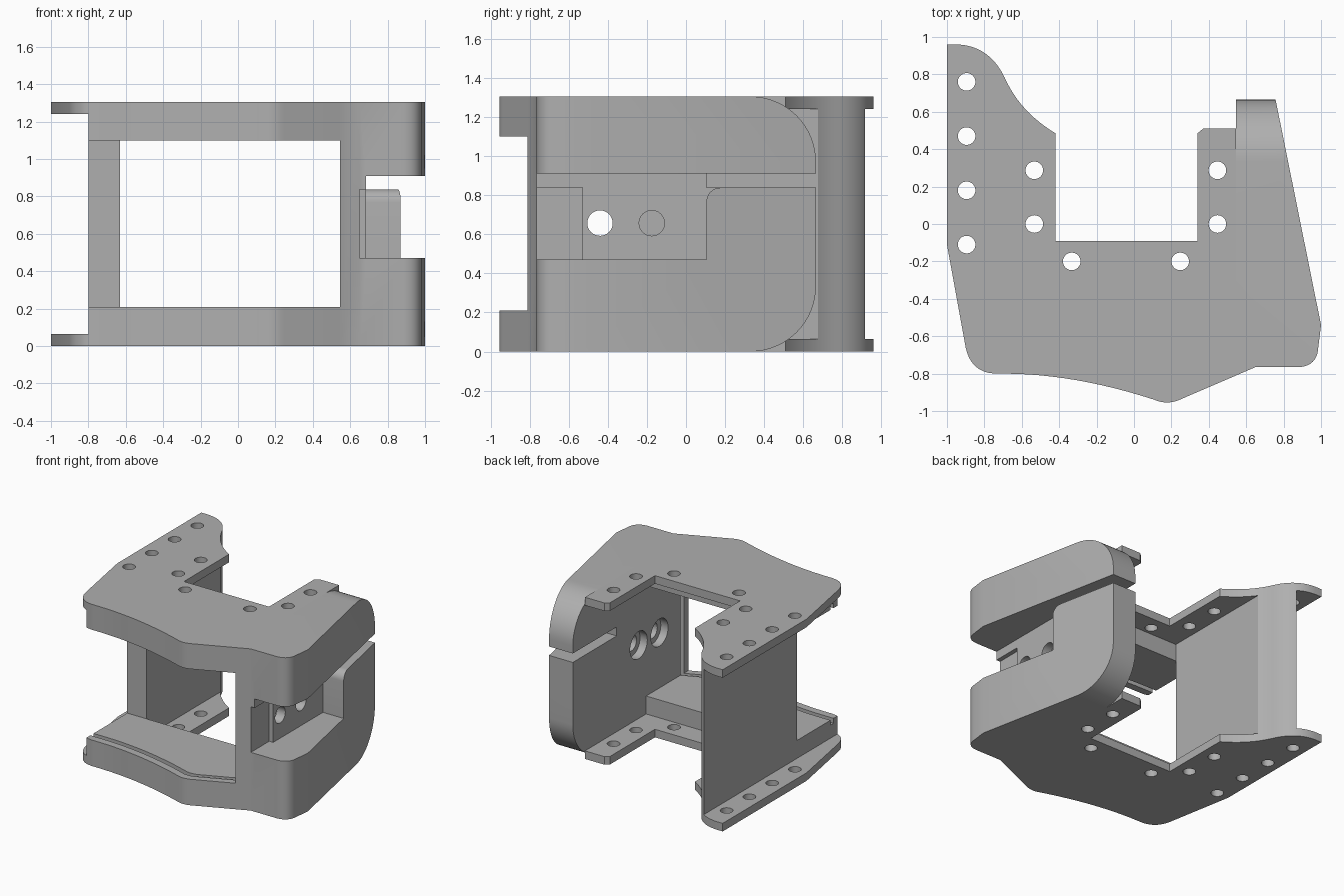
import bpy, bmesh, math
from mathutils import Vector

cube = bpy.data.objects.get("Cube")
if cube:
    bpy.data.objects.remove(cube)

H, T = 1.305, 0.065           # overall height, plate thickness
LOW, HIGH = 0.21, 1.10        # window sill and head
JAMB = 0.545                  # inner face of the clamp side

grey = bpy.data.materials.new("plain grey")
grey.use_nodes = True
colour = (0.43, 0.43, 0.43, 1)
grey.diffuse_color = colour
grey.node_tree.nodes["Principled BSDF"].inputs["Base Color"].default_value = colour


def bend(a, c, b, n=12):
    """Quadratic curve from a to b pulled towards c."""
    a, b, c = Vector(a), Vector(b), Vector(c)
    return [tuple(a * (1 - t) ** 2 + c * 2 * t * (1 - t) + b * t * t)
            for t in (i / n for i in range(n + 1))]


def arc(cx, cy, r, start, end, n=16):
    """Circular arc in degrees."""
    return [(cx + r * math.cos(math.radians(start + (end - start) * i / n)),
             cy + r * math.sin(math.radians(start + (end - start) * i / n)))
            for i in range(n + 1)]


def prism(name, pts, lo, hi, axis="z"):
    """Extrude a profile along z (profile in x, y) or x (profile in y, z)."""
    place = (lambda p: (p[0], p[1], lo)) if axis == "z" else (lambda p: (lo, p[0], p[1]))
    step = (0, 0, hi - lo) if axis == "z" else (hi - lo, 0, 0)
    bm = bmesh.new()
    face = bm.faces.new([bm.verts.new(place(p)) for p in pts])
    ext = bmesh.ops.extrude_face_region(bm, geom=[face])
    bmesh.ops.translate(bm, vec=step,
                        verts=[v for v in ext["geom"] if isinstance(v, bmesh.types.BMVert)])
    bmesh.ops.remove_doubles(bm, verts=bm.verts, dist=1e-5)
    bmesh.ops.recalc_face_normals(bm, faces=bm.faces)
    mesh = bpy.data.meshes.new(name)
    bm.to_mesh(mesh)
    bm.free()
    mesh.materials.append(grey)
    obj = bpy.data.objects.new(name, mesh)
    bpy.context.collection.objects.link(obj)
    return obj


def box(x0, x1, y0, y1, z0, z1):
    return prism("cutter", [(x0, y0), (x1, y0), (x1, y1), (x0, y1)], z0, z1)


def disc(cx, cy, r, lo, hi, axis="z"):
    return prism("cutter", arc(cx, cy, r, 0, 360, 32)[:-1], lo, hi, axis)


def carve(obj, cutter, operation="DIFFERENCE"):
    """Apply one boolean and discard its cutter."""
    bpy.context.view_layer.objects.active = obj
    mod = obj.modifiers.new("carve", "BOOLEAN")
    mod.operation, mod.solver, mod.object = operation, "EXACT", cutter
    bpy.ops.object.modifier_apply(modifier=mod.name)
    bpy.data.objects.remove(cutter)


# Shared plan outline, counter-clockwise from the left rear
front = bend((-0.70, -0.80), (-0.32, -0.80), (0.11, -0.94)) \
    + bend((0.11, -0.94), (0.18, -0.97), (0.25, -0.937), 8) + [(0.65, -0.765)]
outline = [(-1, 0.96), (-1, -0.11)] \
    + bend((-0.9, -0.66), (-0.87, -0.80), (-0.73, -0.80)) + front \
    + bend((0.88, -0.765), (0.98, -0.76), (0.985, -0.66)) \
    + [(1, -0.54), (0.757, 0.665), (JAMB, 0.665), (JAMB, 0.51), (0.37, 0.51),
       (0.34, 0.485), (0.34, -0.09), (-0.42, -0.09), (-0.42, 0.485)] \
    + bend((-0.42, 0.485), (-0.61, 0.60), (-0.69, 0.78))[1:] \
    + bend((-0.69, 0.78), (-0.77, 0.95), (-0.94, 0.96))[1:]


def slab(name, z0, z1, x0, x1, y0, y1):
    """A piece of the outline limited to a rectangle."""
    obj = prism(name, outline, z0, z1)
    carve(obj, box(x0, x1, y0, y1, z0 - 1, z1 + 1), "INTERSECT")
    return obj


def carve_groove(obj):
    """Panel groove running behind the front edge of the window."""
    line = [(-0.9, -0.80)] + [p for p in front if p[0] < 0.5] + [(0.585, -0.793)]
    near = [(x, y + 0.06) for x, y in line]
    far = [(x, y + 0.10) for x, y in reversed(line)]
    carve(obj, prism("cutter", near + far, LOW - 0.04, HIGH + 0.04))


parts = []

# Bolt plates at bottom and top
holes = [(-0.895, y) for y in (0.76, 0.47, 0.18, -0.11)] \
    + [(x, y) for x in (-0.533, 0.446) for y in (0.287, 0)] \
    + [(-0.333, -0.2), (0.247, -0.2)]
for name, z in (("bottom_plate", 0), ("top_plate", H - T)):
    plate = slab(name, z, z + T, -2, JAMB, -2, 2)
    for x, y in holes:
        carve(plate, disc(x, y, 0.047, z - 0.1, z + T + 0.1))
    parts.append(plate)

# Thick front bands below and above the window
for name, z0, z1 in (("lower_band", T, LOW), ("upper_band", HIGH, H - T)):
    band = slab(name, z0, z1, -0.8, JAMB, -2, -0.27)
    carve_groove(band)
    parts.append(band)

# Right-hand upright wall
parts.append(slab("right_wall", T, H - T, -0.8, -0.63, -0.27, 2))

# Left-hand block with rounded rear corners
block = slab("left_block", 0, H, JAMB, 2, -2, 2)
r = 0.335
side = [(-2, 0)] + arc(0.665 - r, r, r, -90, 0) + arc(0.665 - r, H - r, r, 0, 90) + [(-2, H)]
carve(block, prism("cutter", side, 0, 2, "x"), "INTERSECT")

# Outer recess with its rear slot
recess = [(-2, 0.47), (0.105, 0.47)] + arc(0.175, 0.768, 0.07, 180, 90, 8) \
    + [(1, 0.838), (1, 0.91), (-2, 0.91)]
carve(block, prism("cutter", recess, 0.685, 2, "x"))
carve(block, box(0.4, 0.75, 0.105, 1, 0.838, 0.91))
carve(block, box(0.65, 0.75, -2, -0.53, 0.47, 0.838))

# Counterbored holes through the recess wall
for y in (-0.44, -0.175):
    carve(block, disc(y, 0.657, 0.065, 0.4, 0.8, "x"))
    carve(block, disc(y, 0.657, 0.11, 0.4, 0.61, "x"))
carve_groove(block)
parts.append(block)

# Smooth the curved sides, keep real edges crisp
bpy.ops.object.select_all(action="DESELECT")
for obj in parts:
    obj.select_set(True)
bpy.context.view_layer.objects.active = block
bpy.ops.object.shade_smooth_by_angle(angle=math.radians(25))
